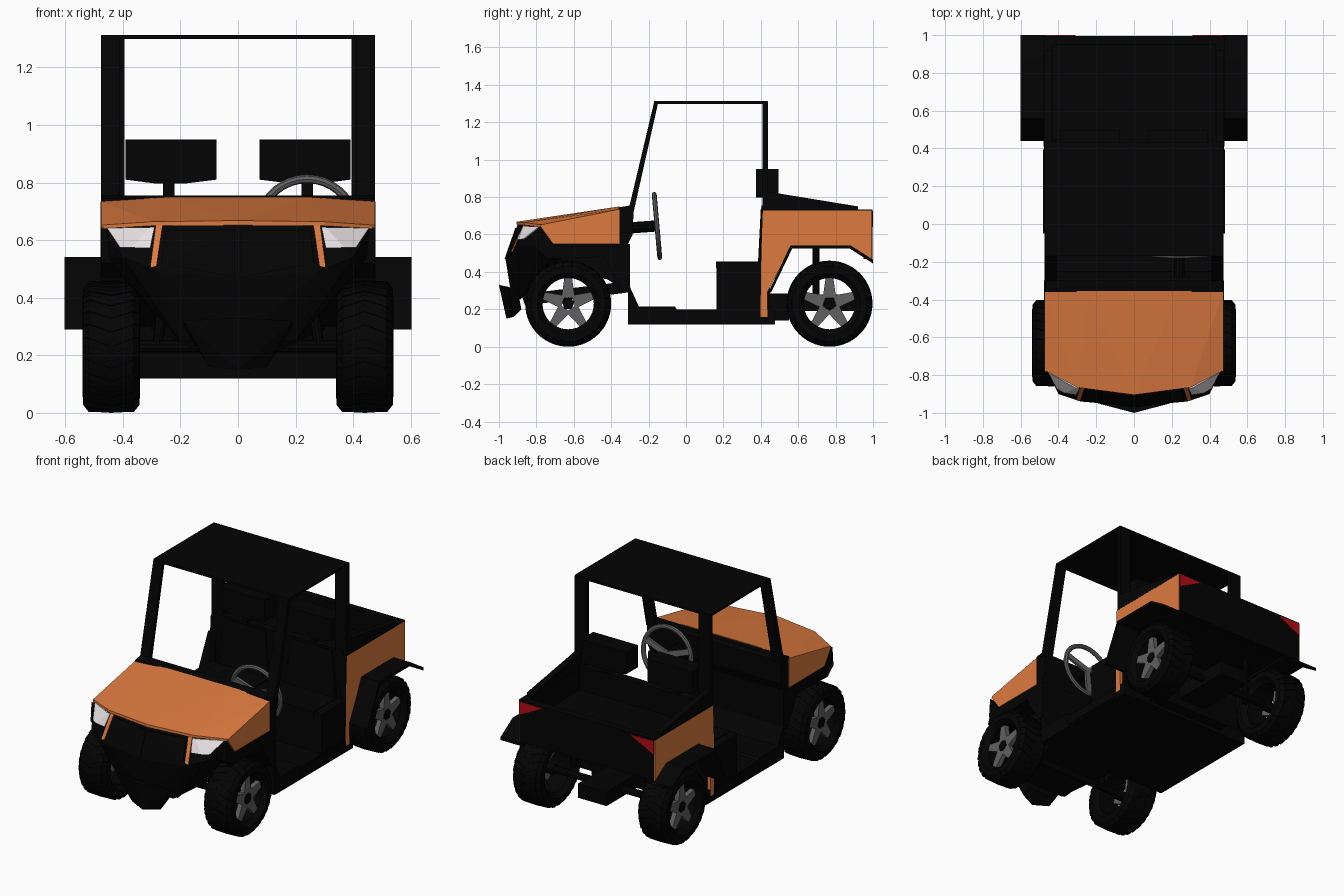
import bpy, bmesh, math
from mathutils import Vector
from mathutils.bvhtree import BVHTree

if "Cube" in bpy.data.objects:
    bpy.data.objects.remove(bpy.data.objects["Cube"])


def mat(name, c):
    m = bpy.data.materials.new(name)
    m.diffuse_color = (*c, 1)
    m.use_nodes = True
    m.node_tree.nodes["Principled BSDF"].inputs["Base Color"].default_value = m.diffuse_color
    return m


BLACK = mat("black", (0.001, 0.001, 0.001))
ORANGE = mat("orange", (0.72, 0.195, 0.05))
GREY = mat("grey", (0.12, 0.12, 0.12))
RED = mat("red", (0.45, 0.004, 0.008))
WHITE = mat("lamp", (0.8, 0.74, 0.77))


def finish(name, bm, m):
    bmesh.ops.recalc_face_normals(bm, faces=bm.faces)
    me = bpy.data.meshes.new(name)
    bm.to_mesh(me)
    bm.free()
    me.materials.append(m)
    ob = bpy.data.objects.new(name, me)
    bpy.context.collection.objects.link(ob)
    return ob


def add_hull(bm, pts):
    vs = [bm.verts.new(p) for p in pts]
    r = bmesh.ops.convex_hull(bm, input=vs)
    junk = {g for g in r["geom_interior"] + r["geom_unused"] if isinstance(g, bmesh.types.BMVert)}
    bmesh.ops.delete(bm, geom=list(junk), context='VERTS')


def hull(name, pts, m=BLACK, sym=False):
    bm = bmesh.new()
    if sym:
        pts = pts + [(-x, y, z) for x, y, z in pts if x]
    add_hull(bm, pts)
    bmesh.ops.dissolve_limit(bm, angle_limit=0.01, verts=bm.verts, edges=bm.edges)
    return finish(name, bm, m)


def box(name, x, y, z, m=BLACK, pair=False):
    for s in ((1, -1) if pair else (1,)):
        hull(name, [(s * a, b, c) for a in x for b in y for c in z], m)


def prism(name, prof, x0, x1, m=BLACK, pair=False):
    """Extrude a (y, z) side profile between two x positions."""
    for s in ((1, -1) if pair else (1,)):
        bm = bmesh.new()
        a = [bm.verts.new((s * x0, y, z)) for y, z in prof]
        b = [bm.verts.new((s * x1, y, z)) for y, z in prof]
        bm.faces.new(a)
        bm.faces.new(b[::-1])
        for i in range(len(a)):
            j = (i + 1) % len(a)
            bm.faces.new((a[i], a[j], b[j], b[i]))
        finish(name, bm, m)


def beam(name, p, q, r, m=BLACK, seg=10):
    bm = bmesh.new()
    d = Vector(q) - Vector(p)
    bmesh.ops.create_cone(bm, cap_ends=True, segments=seg, radius1=r, radius2=r, depth=d.length)
    ob = finish(name, bm, m)
    ob.rotation_euler = d.to_track_quat('Z', 'Y').to_euler()
    ob.location = (Vector(p) + Vector(q)) / 2


def lathe(bm, prof, seg):
    """Closed (offset, radius) profile turned about the x axis."""
    rings = [[bm.verts.new(polar(x, r, 2 * math.pi * i / seg)) for x, r in prof] for i in range(seg)]
    n = len(prof)
    for i in range(seg):
        a, b = rings[i], rings[(i + 1) % seg]
        for k in range(n):
            bm.faces.new((a[k], a[(k + 1) % n], b[(k + 1) % n], b[k]))


def polar(x, r, t):
    return (x, r * math.cos(t), r * math.sin(t))


# wheels: tyre with chevron lugs, rim barrel, star spokes, hub
bm = bmesh.new()
lathe(bm, [(-.075, .145), (-.1, .165), (-.097, .2), (-.075, .223), (0, .226), (.075, .223),
           (.097, .2), (.1, .165), (.08, .145), (.07, .137), (-.07, .137)], 40)
for i in range(28):
    t = 2 * math.pi * i / 28
    for s in (1, -1):
        add_hull(bm, [polar(x, r, t + d + w) for x, d, r1 in ((0, 0, .23), (s * .078, .13, .227), (s * .098, .15, .202))
                      for r in (r1 - .012, r1) for w in (0, .11)])
tyre = finish("tyre", bm, BLACK)
bm = bmesh.new()
for i in range(5):
    t = math.pi / 2 + 2 * math.pi * i / 5
    c, s = math.cos(t), math.sin(t)
    add_hull(bm, [(x, r * c - w * s, r * s + w * c) for r, hw, xs in ((.03, .036, (.04, .07)), (.142, .02, (.04, .07)))
                  for w in (-hw, hw) for x in xs])
spokes = finish("wheel_spokes", bm, GREY)
bm = bmesh.new()
add_hull(bm, [polar(x, .035, math.pi / 2 + 2 * math.pi * i / 5) for i in range(5) for x in (-.06, .074)])
hub = finish("wheel_hub", bm, BLACK)
for part in (tyre, spokes, hub):
    first = True
    for s in (1, -1):
        for y in (-.63, .767):
            ob = part if first else part.copy()
            if not first:
                bpy.context.collection.objects.link(ob)
            first = False
            ob.location = (s * .44, y, .23)
            ob.rotation_euler = (0, 0, 0 if s > 0 else math.pi)

# nose and inner front body
nose = hull("nose", [(0, -.9, .655), (.3, -.86, .65), (.465, -.77, .645), (.465, -.66, .645),
                     (0, -.965, .47), (.28, -.94, .49), (.4, -.9, .54), (.46, -.77, .54),
                     (0, -.93, .25), (.2, -.89, .25), (.33, -.66, .47), (.465, -.66, .54)], BLACK, True)
prism("inner_front_body", [(-.75, .64), (-.75, .42), (-.42, .36), (-.33, .3), (-.3, .73)], -.34, .34)
prism("front_fender", [(-.79, .64), (-.8, .52), (-.74, .47), (-.44, .48), (-.385, .38), (-.33, .3), (-.3, .3),
                       (-.3, .545), (-.715, .545)], .3, .476, BLACK, True)
prism("firewall", [(-.36, .55), (-.36, .42), (-.31, .3), (-.31, .12), (-.28, .12), (-.25, .21), (-.3, .32), (-.3, .55)],
      -.472, .472)
prism("dashboard", [(-.36, .5), (-.36, .745), (-.3, .755), (-.28, .74), (-.285, .6), (-.31, .55)], -.47, .47)

# hood and its side panels
hull("hood", [(.24, -.355, .75), (.475, -.355, .735), (0, -.905, .668), (.3, -.865, .664), (.475, -.775, .652),
              (0, -.905, .652), (.3, -.865, .65), (.475, -.775, .64), (.475, -.355, .7)], ORANGE, True)
prism("hood_side", [(-.355, .735), (-.355, .548), (-.71, .548), (-.78, .645)], .45, .475, ORANGE, True)

# lamps, stripes and grille laid on the nose surface
bvh = BVHTree.FromPolygons([v.co for v in nose.data.vertices], [list(p.vertices) for p in nose.data.polygons])


def on_nose(name, pts, m, lift=.008):
    corners = [Vector(p) for p in pts]
    path = [a.lerp(b, k / 8) for a, b in zip(corners, corners[1:] + corners[:1]) for k in range(8)]
    mid = sum(corners, Vector((0, 0))) / len(corners)
    path += [p.lerp(mid, k) for p in path for k in (.3, .6)]
    for s in (1, -1):
        out = []
        for x, z in path:
            hit = bvh.ray_cast(Vector((s * x, -3, z)), Vector((0, 1, 0)))[0]
            y = hit.y if hit else -.77
            out += [(s * x, y - lift, z), (s * x, y + .012, z)]
        hull(name, out, m)


on_nose("headlight", [(.305, .572), (.29, .645), (.455, .642), (.41, .575)], WHITE)
on_nose("orange_stripe", [(.262, .65), (.286, .65), (.305, .505), (.283, .51)], ORANGE, .006)
on_nose("grille", [(.01, .635), (.25, .635), (.265, .52), (.01, .47)], BLACK, .006)

# front bumper and skid plate
hull("front_bumper", [(0, -1, .33), (.19, -.95, .32), (0, -.96, .15), (.1, -.92, .16), (.19, -.9, .3), (.1, -.88, .2)],
     BLACK, True)
hull("skid_plate", [(.15, -.86, .22), (.15, -.88, .28), (.3, -.31, .29), (.3, -.31, .35)], BLACK, True)

# cab floor, seat base, seats
prism("floor", [(-.305, .12), (.475, .12), (.475, .2), (-.05, .2), (-.06, .215), (-.3, .215)], -.475, .475)
box("sill", (.46, .483), (-.05, .395), (.13, .19), BLACK, True)
box("seat_base", (-.472, .472), (.163, .42), (.19, .45))
for s in (1, -1):
    box("seat_cushion", (s * .05, s * .42), (.16, .4), (.42, .456))
    hull("seat_back", [(s * x, y, z) for x, y, z in
                       [(.06, .385, .45), (.41, .385, .45), (.06, .42, .45), (.41, .42, .45),
                        (.09, .4, .74), (.38, .4, .74), (.09, .43, .74), (.38, .43, .74)]])
    box("headrest_stem", (s * .22, s * .26), (.41, .44), (.7, .83))
    hull("headrest", [(s * x, y, z) for y in (.375, .495) for x, z in
                      [(.075, .95), (.39, .95), (.075, .81), (.39, .81), (.18, .797), (.29, .797)]])
box("cab_back_wall", (-.455, .455), (.405, .45), (.13, .755))

# black front edge of the rear quarter, seen from the cab
prism("quarter_edge", [(.392, .16), (.396, .5), (.406, .73), (.411, .73), (.403, .5), (.398, .16)],
      .44, .477, BLACK, True)

# steering wheel and column
bm = bmesh.new()
lathe(bm, [(.013 * math.cos(a), .168 + .015 * math.sin(a)) for a in (math.pi * k / 4 for k in range(8))], 36)
for t in (math.radians(20), math.radians(160), math.radians(270)):
    c, s = math.cos(t), math.sin(t)
    add_hull(bm, [(x, r * c - w * s, r * s + w * c) for r in (0, .165) for w in (-.018, .018) for x in (-.008, .008)])
wheel = finish("steering_wheel", bm, GREY)
wheel.rotation_euler = (0, math.radians(-5), math.pi / 2)
wheel.location = (.24, -.155, .645)
beam("steering_column", (.24, -.3, .635), (.24, -.165, .645), .03)

# roof and pillars
box("roof", (-.475, .475), (-.17, .435), (1.298, 1.313))
prism("front_pillar", [(-.31, .72), (-.28, .72), (-.15, 1.3), (-.17, 1.31)], .41, .475, BLACK, True)
box("rear_pillar", (.395, .475), (.41, .438), (.7, 1.31), BLACK, True)

# cargo bed
prism("bed_side", [(.408, .728), (.993, .728), (.993, .46), (.88, .535), (.56, .535), (.435, .29), (.435, .16),
                   (.396, .16), (.401, .5)], .455, .477, ORANGE, True)
prism("bed_lining", [(.42, .733), (.99, .733), (.99, .47), (.88, .54), (.56, .54), (.44, .3)], .43, .457, BLACK, True)
box("bed_rim", (.43, .478), (.41, .993), (.728, .734), BLACK, True)
prism("bed_rail", [(.43, .725), (.43, .83), (.92, .75), (.92, .725)], .435, .474, BLACK, True)
box("bed_floor", (-.45, .45), (.43, .98), (.54, .6))
box("tailgate", (-.472, .472), (.95, .996), (.47, .734))
for s in (1, -1):
    hull("tail_light", [(s * x, y, z) for y in (.98, 1.0) for x, z in [(.472, .725), (.472, .64), (.31, .722)]], RED)

# rear fender flare
prism("rear_fender", [(.44, .29), (.558, .541), (.88, .541), (1, .465), (1, .445), (.875, .525), (.568, .525), (.455, .29)],
      .44, .602, BLACK, True)

# rear chassis, gearbox, axles and shocks
box("rear_chassis", (-.28, .28), (.44, .55), (.14, .285))
box("gearbox", (-.1, .1), (.5, .94), (.19, .28))
for s in (1, -1):
    beam("rear_axle", (0, .767, .231), (s * .4, .767, .231), .022)
    beam("rear_shock", (s * .3, .695, .24), (s * .3, .695, .55), .018)
    beam("front_shock", (s * .28, -.63, .24), (s * .25, -.63, .45), .018)
    beam("front_axle", (0, -.63, .231), (s * .4, -.63, .231), .022)
